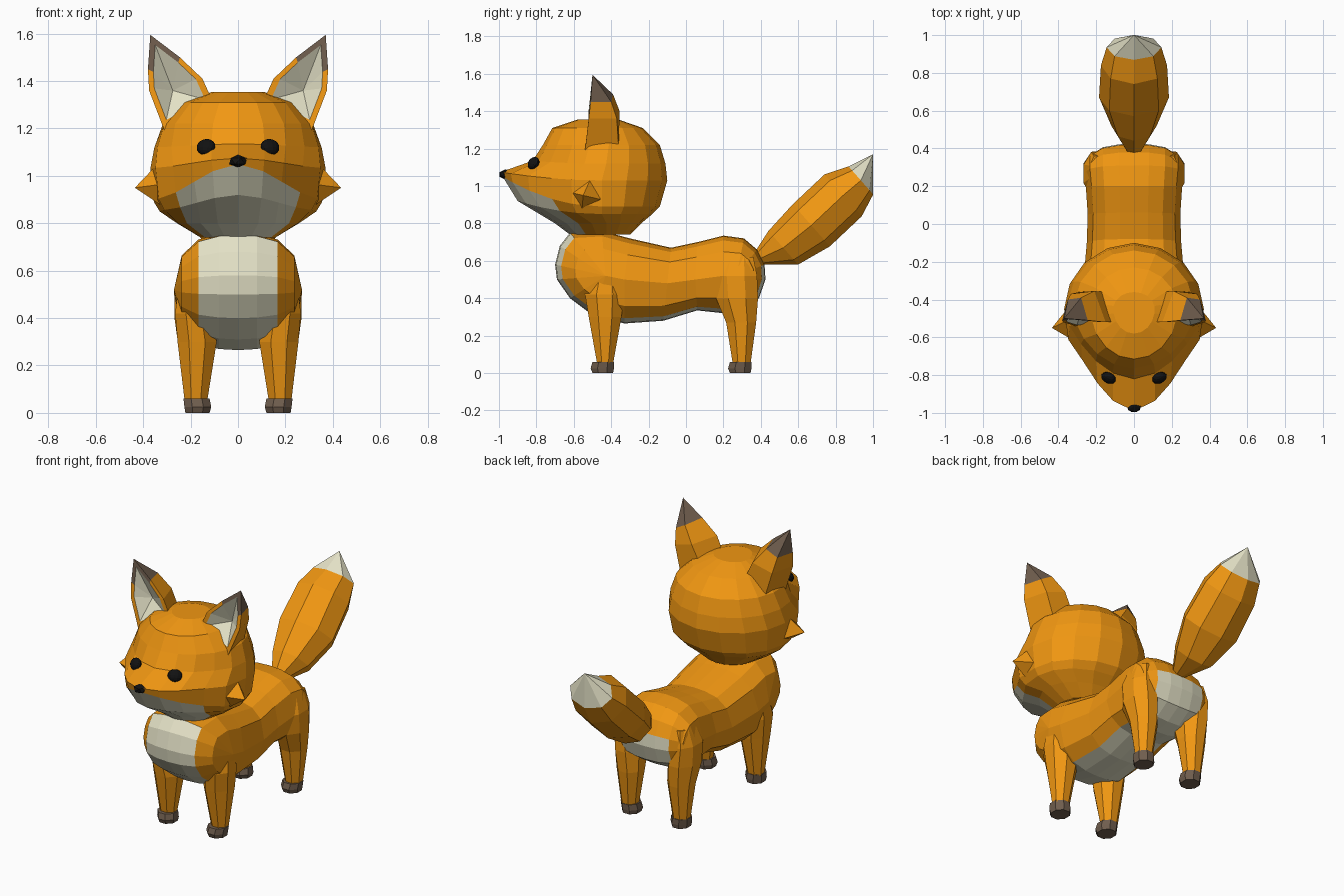
import bpy, bmesh
from math import sin, cos, pi, radians
from mathutils import Vector, Matrix

if "Cube" in bpy.data.objects:
    bpy.data.objects.remove(bpy.data.objects["Cube"])


def material(name, rgb):
    m = bpy.data.materials.new(name)
    m.diffuse_color = (*rgb, 1)
    m.use_nodes = True
    m.node_tree.nodes["Principled BSDF"].inputs["Base Color"].default_value = m.diffuse_color
    return m


ORANGE, WHITE, BROWN, BLACK = 0, 1, 2, 3
MATS = [material("orange_fur", (0.88, 0.31, 0.006)), material("cream_fur", (0.78, 0.76, 0.57)),
        material("brown_fur", (0.16, 0.11, 0.075)), material("black", (0.006, 0.006, 0.006))]


def finish(name, bm, mirror=False):
    """Clean the mesh, make an object and optionally mirror it across x."""
    bmesh.ops.remove_doubles(bm, verts=bm.verts[:], dist=0.0005)
    bmesh.ops.recalc_face_normals(bm, faces=bm.faces[:])
    me = bpy.data.meshes.new(name)
    bm.to_mesh(me)
    bm.free()
    for m in MATS:
        me.materials.append(m)
    ob = bpy.data.objects.new(name, me)
    bpy.context.collection.objects.link(ob)
    if mirror:
        mod = ob.modifiers.new("Mirror", 'MIRROR')
        mod.merge_threshold = 0.001
    return ob


def face(bm, pts, mat=ORANGE):
    f = bm.faces.new([bm.verts.new(p) for p in pts])
    f.material_index = mat


def skin(bm, rings, color, closed=True, caps=(True, True)):
    """Bridge consecutive rings; color(band, segment) picks the material."""
    n = len(rings[0])
    for i in range(len(rings) - 1):
        for k in range(n if closed else n - 1):
            j = (k + 1) % n
            quad = [rings[i][k], rings[i][j], rings[i + 1][j], rings[i + 1][k]]
            pts = []
            for p in quad:
                if all((Vector(p) - Vector(q)).length > 0.0005 for q in pts):
                    pts.append(p)
            if len(pts) > 2:
                face(bm, pts, color(i, k))
    for on, i in ((caps[0], 0), (caps[1], -1)):
        if on:
            face(bm, rings[i], color(0 if i == 0 else len(rings) - 2, 0))


# Body: side profile swollen sideways around a spine, cream strip beneath
spine = [(-.43, .52, .27), (-.33, .50, .27), (-.10, .48, .25),
         (.05, .50, .245), (.20, .52, .255), (.27, .52, .265)]
profile = [(-.62, .75, 0), (-.45, .76, 0), (-.30, .72, 1), (-.08, .67, 2), (.06, .70, 3),
           (.20, .735, 4), (.31, .72, 5), (.38, .66, 5), (.42, .58, 5), (.425, .50, 5),
           (.39, .40, 5), (.30, .34, 5), (.20, .32, 4), (.06, .335, 3), (-.12, .28, 2),
           (-.33, .265, 1), (-.50, .31, 0), (-.62, .40, 0), (-.69, .50, 0), (-.70, .58, 0),
           (-.675, .68, 0)]
slices = []
for t, h in ((0, 1), (.3, .98), (.62, .88), (.88, .6), (1, 0)):
    ring = []
    for y, z, s in profile:
        sy, sz, w = spine[s]
        ring.append((t * w, sy + (y - sy) * h, sz + (z - sz) * h))
    slices.append(ring)
bm = bmesh.new()
skin(bm, slices, lambda i, k: WHITE if i < 2 and k >= 8 else ORANGE, caps=(False, False))
finish("body", bm, True)

# Head: stacked half rings, round behind and pointed into the snout
half = [(0, 1), (.38, .92), (.71, .7), (.92, .38), (1, 0),
        (.94, -.3), (.74, -.5), (.52, -.73), (.3, -.9), (0, -1)]
levels = [(.74, 0, -.30, -.62, .16, 0), (.80, 0, -.24, -.70, .26, .3),
          (.85, .07, -.18, -.90, .33, 1), (.89, .16, -.14, -.98, .355, 1),
          (1.03, .045, -.10, -.99, .37, 1), (1.12, .015, -.11, -.82, .355, .6),
          (1.22, 0, -.14, -.765, .32, .3), (1.31, 0, -.23, -.715, .23, 0),
          (1.355, 0, -.36, -.58, .11, 0)]
rings = []
for z, lift, back, front, w, p in levels:
    ring = []
    for k, (u, v) in enumerate(half):
        a = k * pi / 9
        u = u * p + (sin(a) if 0 < k < 9 else 0) * (1 - p)
        v = v * p + cos(a) * (1 - p)
        y = -.45 + v * ((back + .45) if v > 0 else (-.45 - front))
        ring.append((u * w, y, z + lift * max(0, -v) ** 2))
    rings.append(ring)
bm = bmesh.new()
skin(bm, rings, lambda i, k: WHITE if i < 3 and k >= 6 else ORANGE, closed=False)
finish("head", bm, True)

# Pointed cheek tufts
bm = bmesh.new()
base = [(.33, -.50, 1.06), (.28, -.64, .97), (.24, -.56, .82), (.33, -.42, .92)]
skin(bm, [base, [(.435, -.55, .95)] * 4], lambda i, k: ORANGE, caps=(True, False))
finish("cheek_tufts", bm, True)

# Ears: rounded back, recessed cream front, brown tips
inner = [(.10, -.52, 1.30), (.15, -.52, 1.41), (.245, -.51, 1.50)]
outer = [(.31, -.54, 1.19), (.375, -.52, 1.36), (.38, -.51, 1.45)]
back_out = [(.29, -.36, 1.20), (.335, -.37, 1.36), (.35, -.40, 1.45)]
back_in = [(.15, -.36, 1.28), (.21, -.355, 1.40), (.28, -.39, 1.49)]
tip = (.37, -.50, 1.595)
bm = bmesh.new()
shell = [[outer[i], back_out[i], back_in[i], inner[i]] for i in range(3)] + [[tip] * 4]
skin(bm, shell, lambda i, k: BROWN if i == 2 else ORANGE, closed=False, caps=(False, False))
rim = [Vector(p) for p in inner + [tip] + outer[::-1]]
mid = sum(rim, Vector()) / len(rim)
lip = [p.lerp(mid, .22) for p in rim]
hollow = Vector((.275, -.45, 1.36))
for i in range(7):
    j = (i + 1) % 7
    face(bm, [rim[i], rim[j], lip[j], lip[i]], BROWN if i in (2, 3) else ORANGE)
    face(bm, [lip[i], lip[j], hollow], WHITE)
finish("ears", bm, True)

# Eyes and nose
bm = bmesh.new()
bmesh.ops.create_uvsphere(bm, u_segments=12, v_segments=8, radius=1, matrix=(
    Matrix.Translation((.135, -.815, 1.122)) @ Matrix.Rotation(radians(25), 4, 'Z')
    @ Matrix.Rotation(radians(-30), 4, 'X') @ Matrix.Diagonal((.042, .026, .036, 1))))
for f in bm.faces:
    f.material_index = BLACK
finish("eyes", bm, True)
bm = bmesh.new()
bmesh.ops.create_icosphere(bm, subdivisions=1, radius=1, matrix=(
    Matrix.Translation((0, -.965, 1.062)) @ Matrix.Diagonal((.042, .037, .028, 1))))
for f in bm.faces:
    f.material_index = BLACK
finish("nose", bm)


def box_ring(x0, x1, y0, y1, z, n=8):
    """Rounded-rectangle ring between the given limits."""
    pts = []
    for k in range(n):
        a = 2 * pi * (k + .5) / n
        pts.append(((x0 + x1) / 2 + (x1 - x0) / 2 * cos(a) / cos(pi / n),
                    (y0 + y1) / 2 + (y1 - y0) / 2 * sin(a) / cos(pi / n), z))
    return pts


# Legs with brown paws, one mirrored pair at each end
legs = {
    "front": [(.13, .225, -.475, -.39, .05), (.09, .255, -.52, -.345, .30),
              (.11, .265, -.54, -.33, .42), (.14, .25, -.50, -.35, .55)],
    "rear": [(.13, .225, .25, .345, .05), (.10, .25, .215, .375, .27),
             (.10, .268, .16, .385, .40), (.13, .268, .15, .38, .52), (.15, .235, .19, .36, .62)]}
for name, sections in legs.items():
    bm = bmesh.new()
    skin(bm, [box_ring(*s) for s in sections], lambda i, k: ORANGE)
    finish(name + "_legs", bm, True)
    y0 = -.51 if name == "front" else .225
    bm = bmesh.new()
    skin(bm, [box_ring(.12, .222, y0 + .01, y0 + .12, 0), box_ring(.113, .226, y0, y0 + .125, .025),
              box_ring(.12, .23, y0 + .01, y0 + .125, .06)], lambda i, k: BROWN)
    finish(name + "_paws", bm, True)

# Tail: tapered brush rising backwards with a cream tip
up = Vector((0, -.66, .75))
tail = []
for y, z, rx, r in ((.39, .61, .04, .04), (.52, .67, .12, .12), (.67, .79, .185, .15),
                    (.84, .95, .175, .15), (.935, 1.03, .145, .10)):
    tail.append([Vector((rx * cos(k * pi / 4), y, z)) + up * r * sin(k * pi / 4) for k in range(8)])
tail.append([(0, 1.0, 1.17)] * 8)
bm = bmesh.new()
skin(bm, tail, lambda i, k: WHITE if i == 4 else ORANGE, caps=(False, False))
face(bm, tail[0])
finish("tail", bm)
